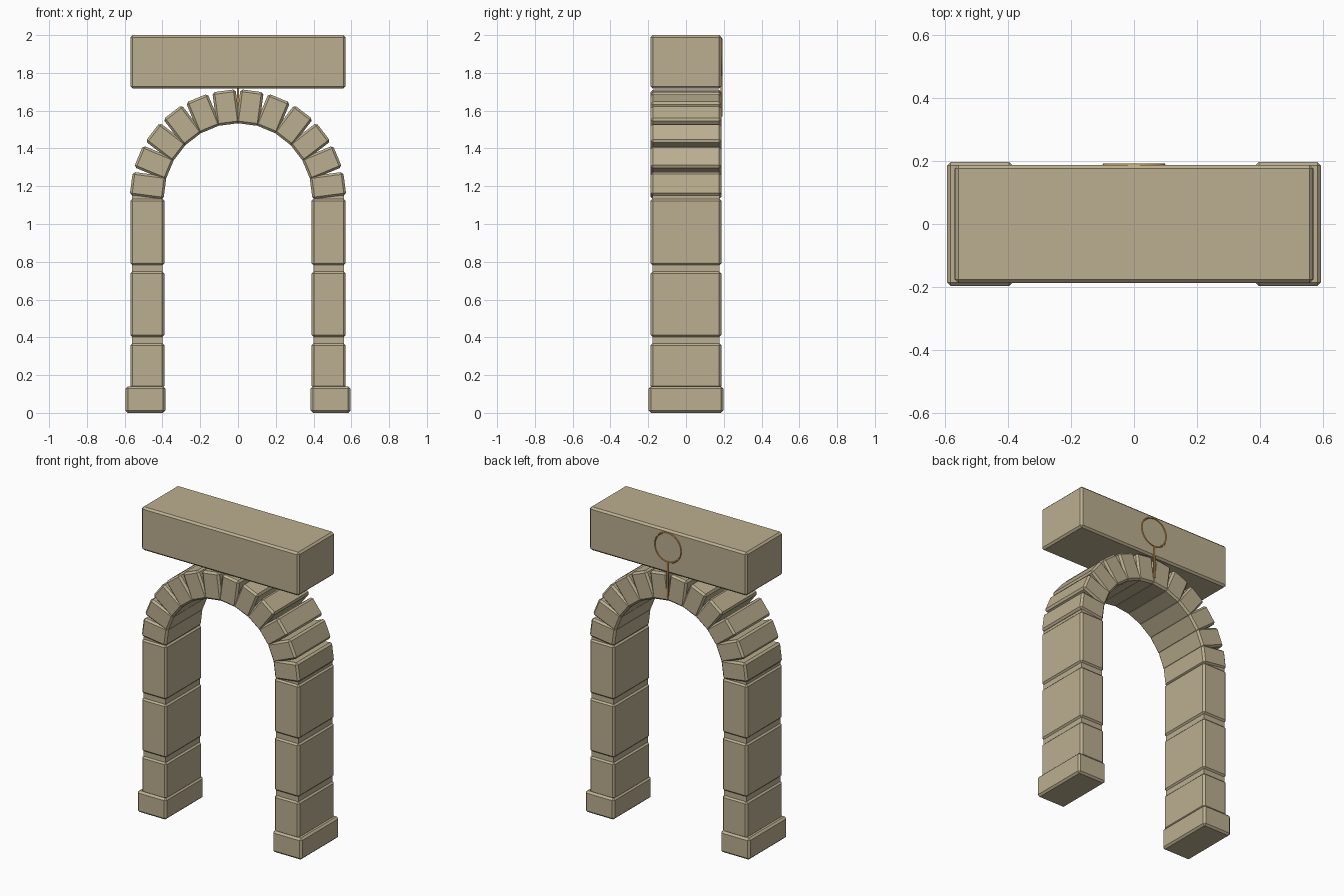
import bpy, math
from mathutils import Matrix, Vector

if "Cube" in bpy.data.objects:
    bpy.data.objects.remove(bpy.data.objects["Cube"])


def material(name, rgb):
    m = bpy.data.materials.new(name)
    m.diffuse_color = (*rgb, 1)
    m.use_nodes = True
    m.node_tree.nodes["Principled BSDF"].inputs["Base Color"].default_value = m.diffuse_color
    return m


stone = material("sandstone", (0.50, 0.43, 0.28))
bronze = material("bronze", (0.55, 0.28, 0.08))


def block(name, x0, x1, depth, z0, z1, bevel=0.012, mat=stone):
    """Chamfered box, symmetric in y."""
    bpy.ops.mesh.primitive_cube_add(size=1)
    ob = bpy.context.object
    ob.name = name
    ob.data.transform(Matrix.Diagonal((x1 - x0, depth, z1 - z0, 1)))
    ob.location = ((x0 + x1) / 2, 0, (z0 + z1) / 2)
    if bevel:
        mod = ob.modifiers.new("chamfer", 'BEVEL')
        mod.width = bevel
        mod.segments = 1
    ob.data.materials.append(mat)
    return ob


IN, OUT, SPRING = 0.39, 0.57, 1.14

# pillars: plinth, three stones and a recessed mortar core on each side
for side, s in (("left", -1), ("right", 1)):
    def pillar(name, a, b, depth, z0, z1, bevel=0.012):
        block(f"{side}_{name}", min(s * a, s * b), max(s * a, s * b), depth, z0, z1, bevel)
    pillar("plinth", 0.385, 0.595, 0.395, 0, 0.14)
    pillar("mortar_core", IN + 0.01, OUT - 0.01, 0.354, 0.10, 1.15, 0)
    for i, (z0, z1) in enumerate(((0.13, 0.37), (0.40, 0.75), (0.78, 1.135))):
        pillar(f"pillar_stone_{i + 1}", IN, OUT, 0.374, z0, z1)

# arch: twelve straight stones that overlap inside and splay outside
COUNT, MID = 12, (IN + OUT) / 2
for i in range(COUNT):
    a = math.pi * (i + 0.5) / COUNT
    ob = block(f"arch_stone_{i + 1}", IN - MID, OUT - MID, 0.374, -0.062, 0.062)
    ob.location = (MID * math.cos(a), 0, SPRING + MID * math.sin(a))
    ob.rotation_euler = (0, -a, 0)

# lintel resting on the crown of the arch
block("lintel", -OUT, OUT, 0.376, 1.717, 2.0)

# thin ring with a hanging rod on the back
BACK = 0.188
bpy.ops.mesh.primitive_torus_add(major_radius=0.095, minor_radius=0.005,
                                 major_segments=32, minor_segments=6,
                                 location=(0, BACK, 1.885),
                                 rotation=(math.pi / 2, 0, 0))
bpy.context.object.name = "ring"
bpy.context.object.data.materials.append(bronze)
rod = block("ring_rod", -0.005, 0.005, 0.01, 1.57, 1.79, 0, bronze)
rod.location.y = BACK
